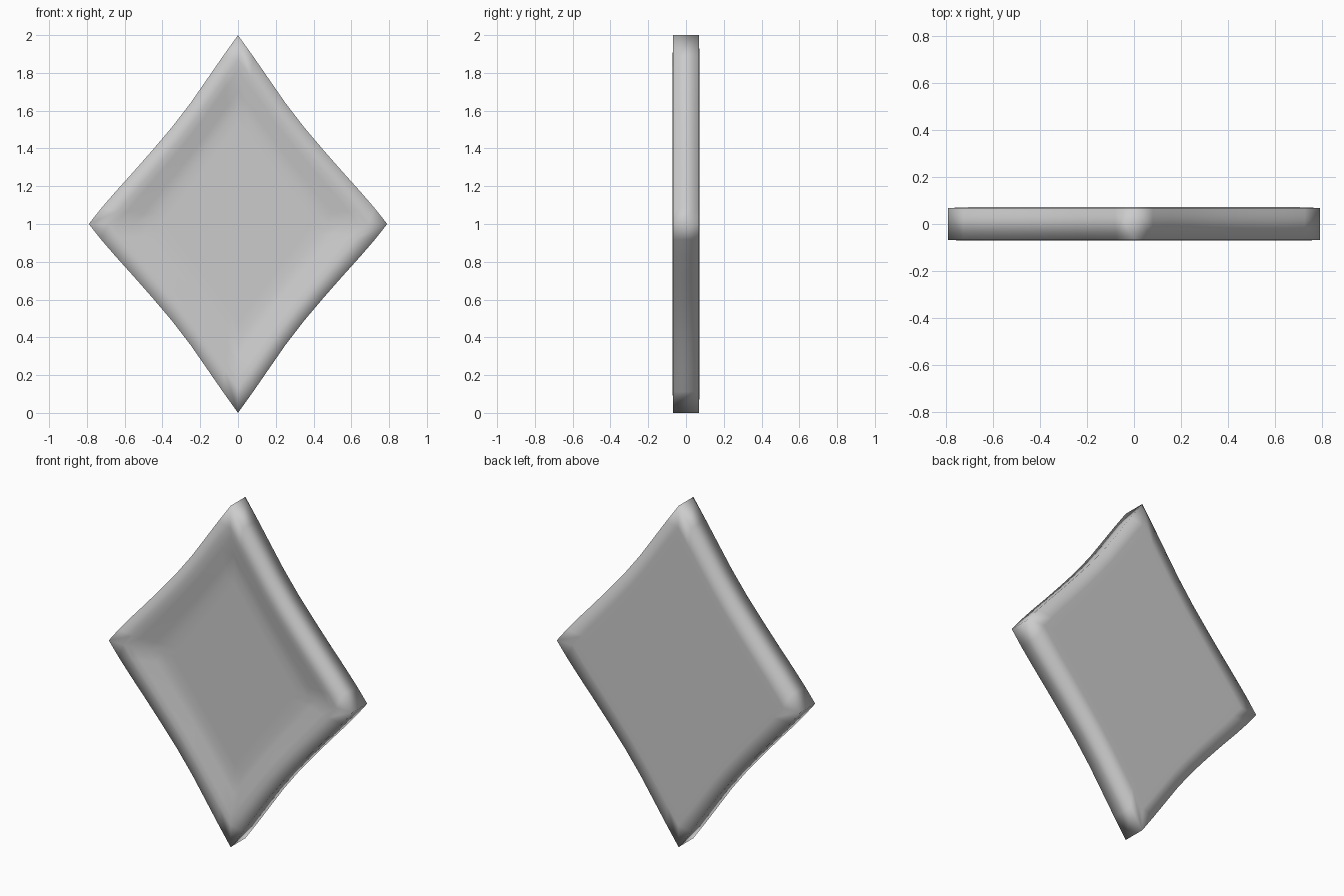
import bpy, bmesh

if "Cube" in bpy.data.objects:
    bpy.data.objects.remove(bpy.data.objects["Cube"])

# One quarter of the outline, top tip to side tip (side tip excluded)
quarter = [(0, 1.0), (0.08, 0.888), (0.16, 0.772), (0.25, 0.642), (0.35, 0.512),
           (0.45, 0.394), (0.55, 0.28), (0.65, 0.169), (0.725, 0.082)]
side = (0.79, 0)
right = quarter + [side] + [(x, -z) for x, z in reversed(quarter)]
outline = right + [(-x, z) for x, z in reversed(right[1:-1])]

# Cross-section rings: (scale in x, scale in z, depth, blend to straight diamond), back to front
rings = [(0.78, 0.80, 0.072, 0.5), (0.86, 0.87, 0.072, 0.2), (1.0, 1.0, 0.068, 0),
         (1.0, 1.0, -0.068, 0), (0.87, 0.87, -0.071, 0.2), (0.81, 0.81, -0.065, 0.3),
         (0.69, 0.70, -0.043, 0.6), (0.59, 0.62, -0.034, 0.8), (0.5, 0.53, -0.034, 0.8)]


def ring_point(x, z, sx, sz, y, blend):
    k = 1 + blend * (1 / (abs(x) / 0.79 + abs(z)) - 1)
    return (x * sx * k, y, 1 + z * sz * k)


# Diamond tile with a flat back and a dished front
bm = bmesh.new()
loops = [[bm.verts.new(ring_point(x, z, *r)) for x, z in outline] for r in rings]
n = len(outline)
for a, b in zip(loops, loops[1:]):
    for i in range(n):
        j = (i + 1) % n
        bm.faces.new((a[i], a[j], b[j], b[i]))

# Fan caps to close the back and the dish floor
for loop, y in ((loops[0], 0.072), (loops[-1], -0.034)):
    c = bm.verts.new((0, y, 1))
    for i in range(n):
        bm.faces.new((loop[i], loop[(i + 1) % n], c))
bmesh.ops.recalc_face_normals(bm, faces=bm.faces)
for f in bm.faces:
    f.smooth = True

mesh = bpy.data.meshes.new("diamond_tile")
bm.to_mesh(mesh)
bm.free()
tile = bpy.data.objects.new("diamond_tile", mesh)
bpy.context.collection.objects.link(tile)
